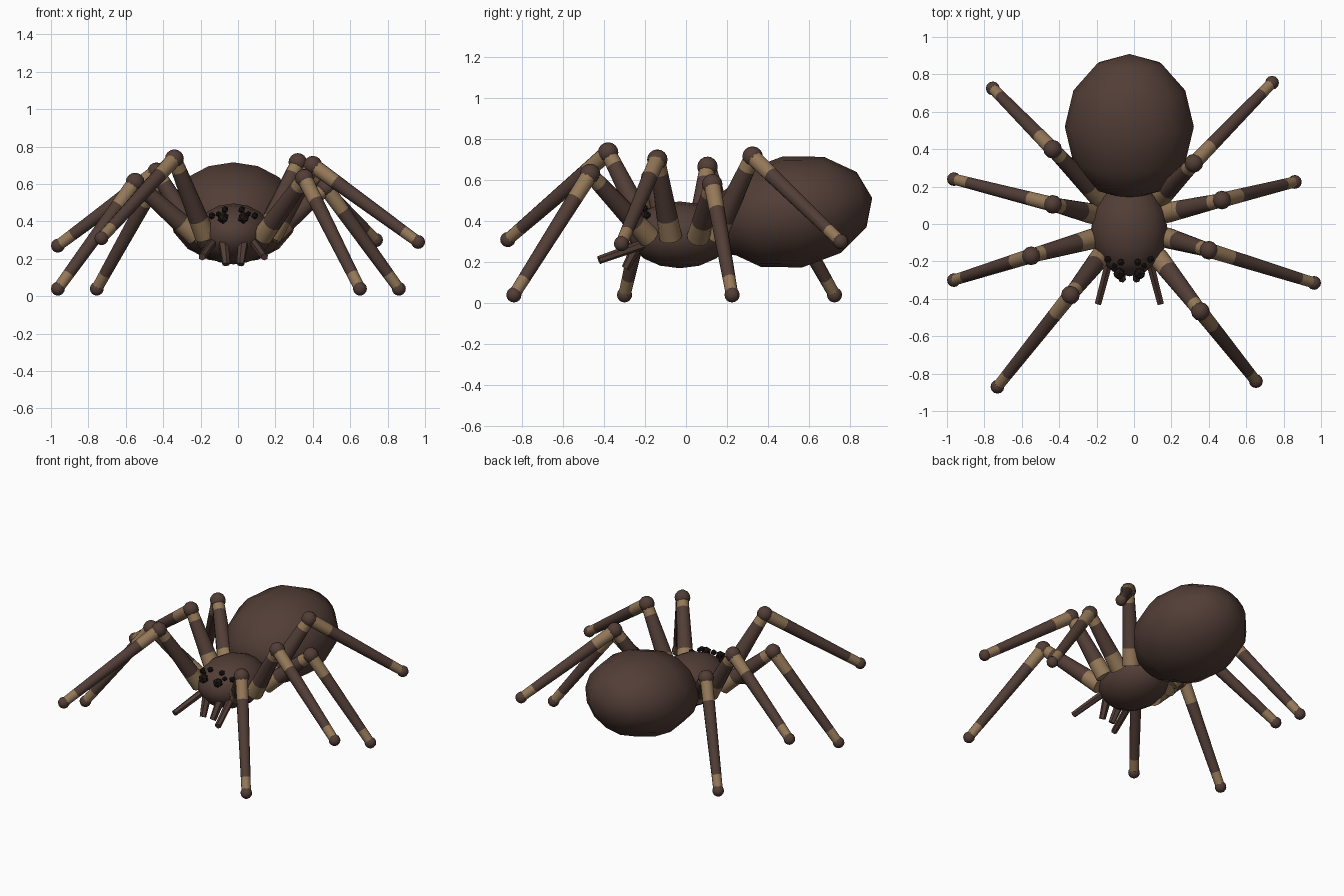
import bpy, bmesh, math
from mathutils import Vector, Matrix

if "Cube" in bpy.data.objects:
    bpy.data.objects.remove(bpy.data.objects["Cube"])

CX = -0.025  # body centre line


def material(name, rgb):
    m = bpy.data.materials.new(name)
    m.diffuse_color = (*rgb, 1)
    m.use_nodes = True
    m.node_tree.nodes["Principled BSDF"].inputs["Base Color"].default_value = m.diffuse_color
    return m


BROWN = material("dark brown", (0.084, 0.047, 0.037))
TAN = material("tan", (0.30, 0.19, 0.10))
BLACK = material("eye black", (0.013, 0.008, 0.008))


def finish(name, bm, mats, smooth=True):
    bmesh.ops.recalc_face_normals(bm, faces=bm.faces)
    me = bpy.data.meshes.new(name)
    bm.to_mesh(me)
    bm.free()
    for m in mats:
        me.materials.append(m)
    ob = bpy.data.objects.new(name, me)
    bpy.context.collection.objects.link(ob)
    if smooth:
        bpy.ops.object.select_all(action='DESELECT')
        ob.select_set(True)
        bpy.context.view_layer.objects.active = ob
        bpy.ops.object.shade_smooth_by_angle(angle=math.radians(50))
    return ob


def ellipsoid(name, centre, radii, tilt, segments, rings):
    """Sphere with its poles along y, tipped up at the back by tilt degrees."""
    bm = bmesh.new()
    mat = (Matrix.Translation(centre) @ Matrix.Rotation(math.radians(tilt), 4, 'X')
           @ Matrix.Diagonal((*radii, 1)) @ Matrix.Rotation(math.pi / 2, 4, 'X'))
    bmesh.ops.create_uvsphere(bm, u_segments=segments, v_segments=rings, radius=1, matrix=mat)
    return finish(name, bm, [BROWN])


def tube(bm, a, b, r0, r1, cuts=(), sides=12):
    """Tapered capped tube; cuts are (distance from a, material of the span before it)."""
    a, b = Vector(a), Vector(b)
    length = (b - a).length
    rot = (b - a).to_track_quat('Z', 'Y')
    spans = [(0, 0)] + (list(cuts) or [(length, 0)])
    rows = []
    for d, _ in spans:
        r = r0 + (r1 - r0) * d / length
        rows.append([bm.verts.new(a + rot @ Vector((r * math.cos(t), r * math.sin(t), d)))
                     for t in (2 * math.pi * (i + 0.5) / sides for i in range(sides))])
    for k in range(1, len(rows)):
        for i in range(sides):
            j = (i + 1) % sides
            f = bm.faces.new((rows[k-1][i], rows[k-1][j], rows[k][j], rows[k][i]))
            f.material_index = spans[k][1]
    bm.faces.new(rows[0]).material_index = spans[1][1]
    bm.faces.new(rows[-1]).material_index = spans[-1][1]


def ball(bm, p, r):
    bmesh.ops.create_uvsphere(bm, u_segments=12, v_segments=8, radius=r,
                              matrix=Matrix.Translation(p))


def leg(name, hip, knee, foot):
    bm = bmesh.new()
    thigh = (Vector(knee) - Vector(hip)).length
    shin = (Vector(foot) - Vector(knee)).length
    # thigh: tan hip end, dark middle, thin tan band under the knee
    tube(bm, hip, knee, 0.056, 0.038,
         [(0.11, 1), (thigh - 0.075, 0), (thigh, 1)])
    # shin: tan below the knee and above the foot
    tube(bm, knee, foot, 0.041, 0.030,
         [(0.155, 1), (shin - 0.10, 0), (shin, 1)])
    ball(bm, knee, 0.050)
    ball(bm, foot, 0.037)
    finish(name, bm, [BROWN, TAN])


# body
ellipsoid("abdomen", (CX, 0.52, 0.445), (0.345, 0.395, 0.275), 10, 16, 6)
ellipsoid("head_and_chest", (CX, -0.03, 0.333), (0.205, 0.25, 0.163), 0, 16, 8)

# legs: hip, knee, foot
LEGS = {
    "left_leg_1": ((-0.175, -0.17, 0.32), (-0.34, -0.38, 0.735), (-0.73, -0.87, 0.31)),
    "left_leg_2": ((-0.225, -0.08, 0.32), (-0.55, -0.17, 0.61), (-0.963, -0.30, 0.04)),
    "left_leg_3": ((-0.225, 0.055, 0.32), (-0.435, 0.105, 0.665), (-0.963, 0.24, 0.27)),
    "left_leg_4": ((-0.185, 0.14, 0.32), (-0.435, 0.40, 0.615), (-0.755, 0.725, 0.04)),
    "right_leg_1": ((0.13, -0.18, 0.32), (0.355, -0.468, 0.63), (0.652, -0.84, 0.04)),
    "right_leg_2": ((0.18, -0.075, 0.32), (0.40, -0.14, 0.70), (0.963, -0.315, 0.29)),
    "right_leg_3": ((0.175, 0.06, 0.32), (0.47, 0.128, 0.58), (0.86, 0.225, 0.04)),
    "right_leg_4": ((0.14, 0.14, 0.32), (0.32, 0.325, 0.715), (0.738, 0.755, 0.30)),
}
for leg_name, joints in LEGS.items():
    leg(leg_name, *joints)

# eyes, fangs and feelers, one set per side
EYES = [(0.055, -0.265, 0.42, 0.033), (0.045, -0.205, 0.463, 0.020),
        (0.080, -0.225, 0.440, 0.016), (0.115, -0.190, 0.430, 0.020)]
for side, label in ((-1, "left"), (1, "right")):
    bm = bmesh.new()
    for x, y, z, r in EYES:
        bmesh.ops.create_icosphere(bm, subdivisions=1, radius=r,
                                   matrix=Matrix.Translation((CX + side * x, y, z)))
    finish(label + "_eyes", bm, [BLACK], smooth=False)

    bm = bmesh.new()
    tube(bm, (CX + side * 0.055, -0.22, 0.31), (CX + side * 0.038, -0.295, 0.17),
         0.030, 0.021, sides=6)
    finish(label + "_fang", bm, [BROWN], smooth=False)

    bm = bmesh.new()
    tube(bm, (CX + side * 0.10, -0.17, 0.30), (CX + side * 0.167, -0.425, 0.21),
         0.024, 0.020, sides=6)
    finish(label + "_feeler", bm, [BROWN], smooth=False)
